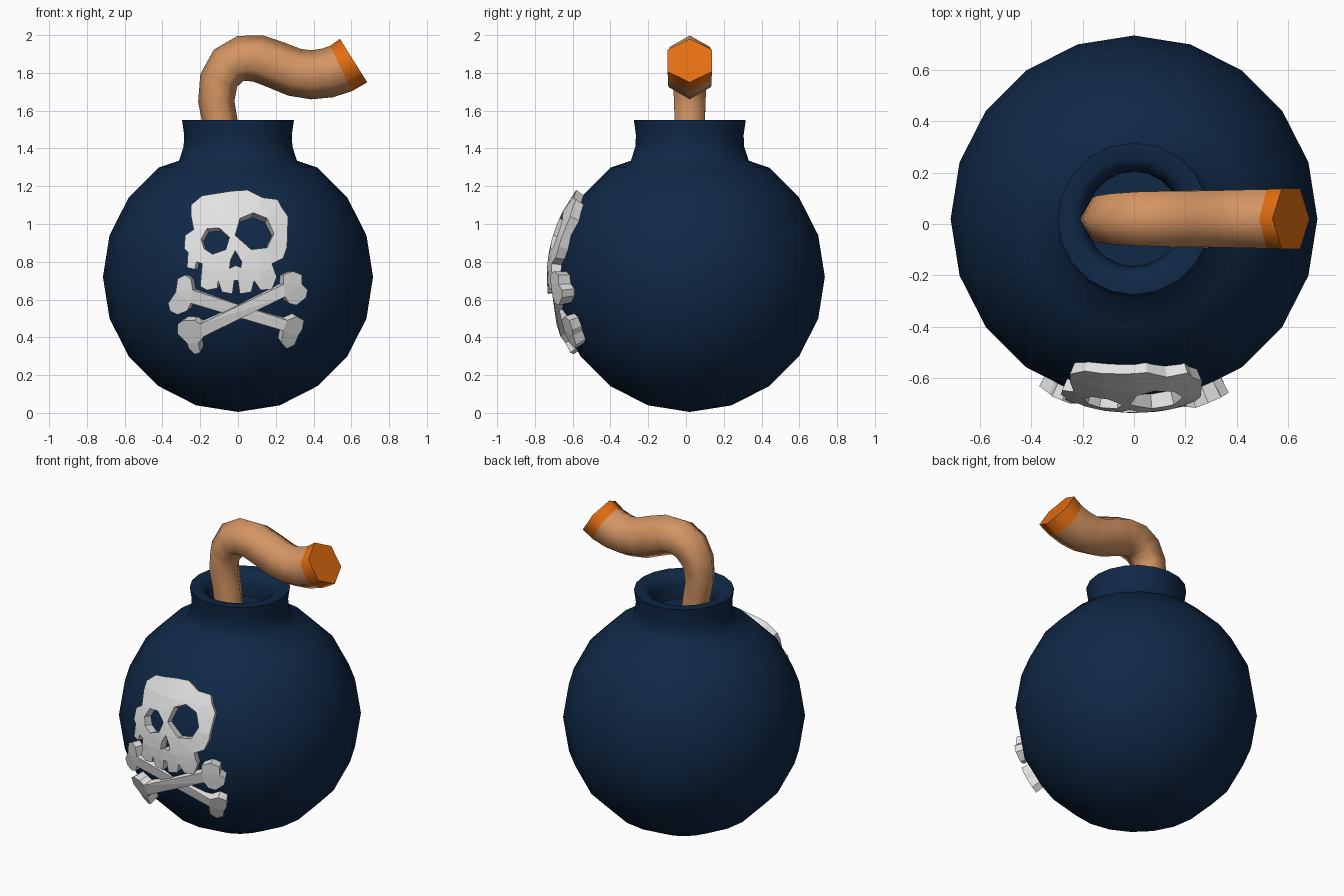
import bpy, bmesh, math
from mathutils import Vector

if "Cube" in bpy.data.objects:
    bpy.data.objects.remove(bpy.data.objects["Cube"])

C = Vector((0, 0.02, 0.72))   # centre of the round body
R = 0.715


def material(name, rgb):
    m = bpy.data.materials.new(name)
    m.diffuse_color = (*rgb, 1)
    m.use_nodes = True
    m.node_tree.nodes["Principled BSDF"].inputs["Base Color"].default_value = m.diffuse_color
    return m


NAVY = material("navy", (0.005, 0.021, 0.062))
TAN = material("tan rope", (0.66, 0.30, 0.125))
ORANGE = material("orange ember", (0.78, 0.16, 0.006))
WHITE = material("bone white", (0.76, 0.76, 0.76))


def finish(bm, name, mat, angle=None):
    bmesh.ops.recalc_face_normals(bm, faces=bm.faces[:])
    me = bpy.data.meshes.new(name)
    bm.to_mesh(me)
    bm.free()
    me.materials.append(mat)
    ob = bpy.data.objects.new(name, me)
    bpy.context.collection.objects.link(ob)
    if angle:
        bpy.ops.object.select_all(action='DESELECT')
        ob.select_set(True)
        bpy.context.view_layer.objects.active = ob
        bpy.ops.object.shade_smooth_by_angle(angle=math.radians(angle))
    return ob


def skin(bm, rings):
    """Bridge equal-length vertex rings with quads."""
    for a, b in zip(rings, rings[1:]):
        n = len(a)
        for i in range(n):
            j = (i + 1) % n
            bm.faces.new((a[i], a[j], b[j], b[i]))


# Body: sphere profile running into a collar with a hollow mouth
prof = [(R * math.sin(math.radians(a)), C.z - R * math.cos(math.radians(a)))
        for a in range(18, 145, 18)]
prof += [(0.312, 1.335), (0.288, 1.41), (0.285, 1.47), (0.296, 1.55),
         (0.235, 1.55), (0.205, 1.53), (0.188, 1.48), (0.185, 1.40)]
bm = bmesh.new()
rings = [[bm.verts.new((r * math.cos(i * math.pi / 10),
                        C.y + r * math.sin(i * math.pi / 10), z))
          for i in range(20)] for r, z in prof]
skin(bm, rings)
for ring, z in ((rings[0], C.z - R), (rings[-1], 1.40)):
    tip = bm.verts.new((0, C.y, z))
    for i in range(20):
        bm.faces.new((ring[i], ring[(i + 1) % 20], tip))
finish(bm, "bomb_body", NAVY, 60)


# Fuse: six-sided tube swept along a path of (x, z, radius)
PATH = [(-0.075, 1.38, .092), (-0.095, 1.54, .093), (-0.115, 1.65, .096),
        (-0.102, 1.76, .103), (-0.05, 1.84, .114), (0.025, 1.877, .122),
        (0.11, 1.875, .125), (0.20, 1.843, .126), (0.30, 1.803, .128),
        (0.39, 1.79, .130), (0.475, 1.80, .132), (0.545, 1.823, .133),
        (0.612, 1.865, .136)]


def tube(name, first, last, mat):
    bm = bmesh.new()
    rings = []
    for k in range(first, last + 1):
        x, z, r = PATH[k]
        p, q = PATH[max(k - 1, 0)], PATH[min(k + 1, len(PATH) - 1)]
        t = Vector((q[0] - p[0], 0, q[1] - p[1])).normalized()
        n = Vector((-t.z, 0, t.x))
        rings.append([bm.verts.new(Vector((x, C.y, z)) + r * (
            math.cos(i * math.pi / 3) * n + math.sin(i * math.pi / 3) * Vector((0, 1, 0))))
            for i in range(6)])
    skin(bm, rings)
    bm.faces.new(rings[0])
    bm.faces.new(rings[-1])
    finish(bm, name, mat, 70)


tube("fuse", 0, 11, TAN)
tube("fuse_tip", 11, 12, ORANGE)


# Emblem plates: outlines in hundredths (x, z), wrapped on the sphere
def plate(name, loops, radius, grid=()):
    bm = bmesh.new()
    for pts in loops:
        vs = [bm.verts.new((x / 100, 0, z / 100)) for x, z in pts]
        for i, v in enumerate(vs):
            bm.edges.new((v, vs[(i + 1) % len(vs)]))
    bmesh.ops.triangle_fill(bm, edges=bm.edges[:], use_beauty=True, normal=(0, -1, 0))
    for co, no in grid:
        bmesh.ops.bisect_plane(bm, geom=bm.verts[:] + bm.edges[:] + bm.faces[:],
                               plane_co=co, plane_no=no)
    for v in bm.verts:
        d = Vector((v.co.x, 0, v.co.z - C.z))
        d.y = -math.sqrt(radius ** 2 - d.length_squared)
        v.co = C + d
    front = bm.verts[:]
    bmesh.ops.extrude_face_region(bm, geom=bm.faces[:], use_keep_orig=True)
    old = set(front)
    for v in bm.verts:
        if v not in old:
            v.co = C + (v.co - C) * (0.685 / radius)
    finish(bm, name, WHITE)


skull = [(-3, 117.5), (-19, 115), (-25, 110), (-25, 105), (-23.5, 97), (-28, 94),
         (-28.5, 87), (-26.5, 85), (-27, 77), (-23, 76), (-22, 80), (-19, 79),
         (-20, 67), (-16.5, 65), (-11, 66), (-10.5, 70), (-8.5, 64), (-3, 63),
         (-2, 70), (0, 70), (1, 63), (7, 64), (8.5, 70), (12, 65), (18, 65.5),
         (20.5, 72), (18, 79), (24, 82), (26, 88), (26.5, 104), (23, 109),
         (21, 113), (13, 114), (5, 118)]
eye_right = [(-1.5, 94), (1, 103), (8, 106), (15.5, 103), (19, 95), (15.5, 87.5), (7, 86.5)]
eye_left = [(-19.5, 92), (-16.5, 97.5), (-10, 98), (-4.5, 93), (-6.5, 86.5),
            (-13.5, 84), (-18, 87)]
nose = [(-1.5, 86), (2, 80), (1.5, 77), (-1.5, 78), (-4.5, 76.5), (-4, 81)]
cuts = [((x, 0, 0), (1, 0, 0)) for x in (-0.12, 0.0, 0.12)]
cuts += [((0, 0, z), (0, 0, 1)) for z in (0.76, 0.92, 1.07)]
plate("skull", [skull, eye_right, eye_left, nose], 0.757, cuts)

bone_a = [(-32, 42), (-32, 47), (-29, 49), (-23, 49), (-20, 47), (24, 68), (24, 73),
          (29, 75), (34, 73), (34, 68), (37, 65), (36, 61), (31, 57), (27, 58),
          (25, 61.5), (-18, 40.5), (-21, 37), (-20, 32), (-23, 31), (-26, 34), (-27, 37)]
bone_b = [(-36, 54), (-37, 58), (-33, 64), (-32, 71), (-28, 73), (-25, 71), (-24, 65),
          (26, 49), (31, 51), (35, 49), (34, 44), (32, 41), (30, 36), (26, 34),
          (23, 37), (24, 43.5), (-25, 58), (-27, 54), (-32, 52)]
plate("front_bone", [bone_a], 0.775)
plate("rear_bone", [bone_b], 0.762)
